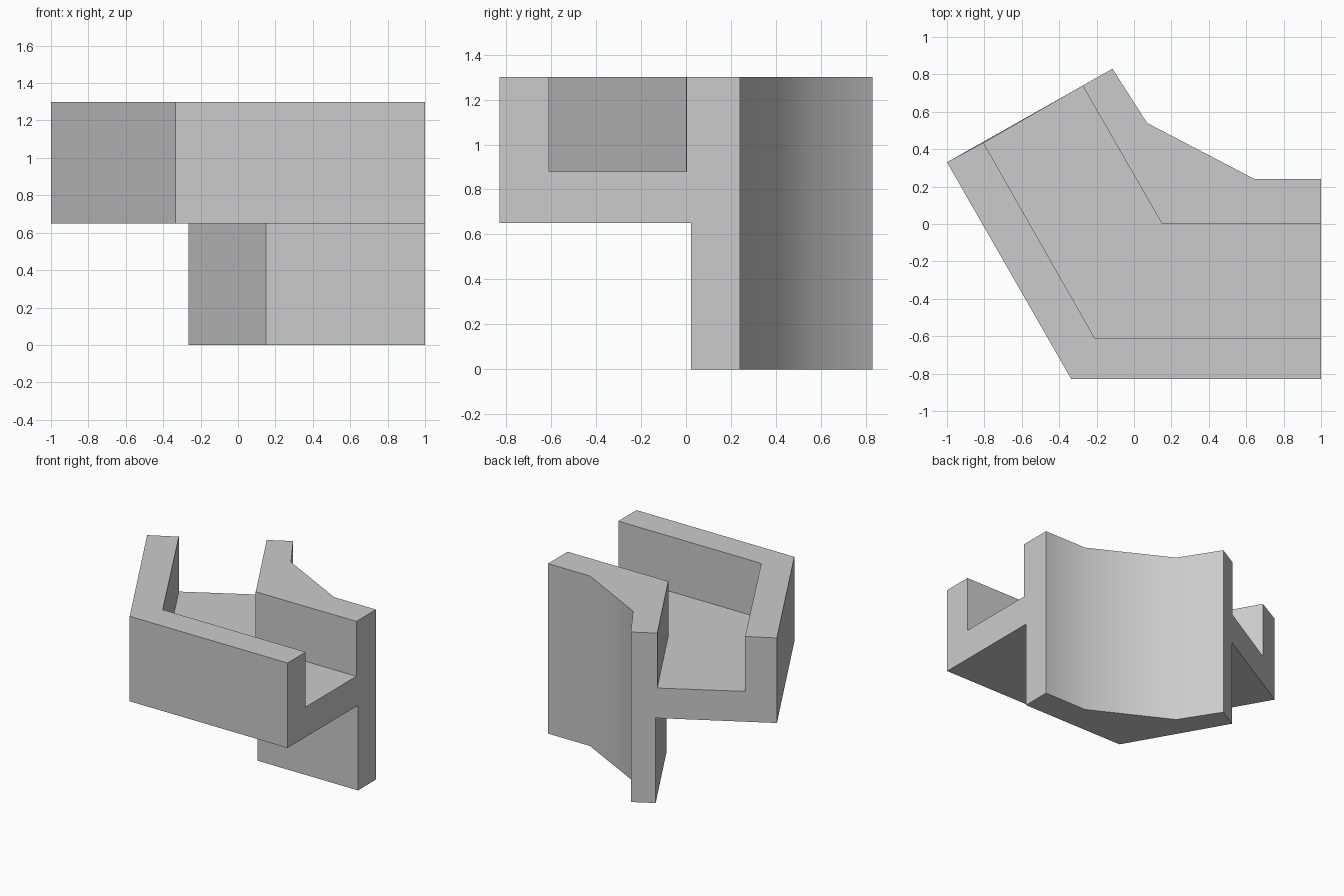
import bpy
import bmesh
import math

if "Cube" in bpy.data.objects:
    bpy.data.objects.remove(bpy.data.objects["Cube"], do_unlink=True)

# Single grey colour
grey = bpy.data.materials.new("light grey")
grey.use_nodes = True
colour = (0.6, 0.6, 0.6, 1)
grey.diffuse_color = colour
grey.node_tree.nodes["Principled BSDF"].inputs["Base Color"].default_value = colour

# Plan lines: left end, mitred corner, right end
outer = [(-1, 0.33), (-0.335, -0.83), (1, -0.83)]
lip = [(-0.805, 0.435), (-0.21, -0.61), (1, -0.61)]
wall = [(-0.275, 0.74), (0.15, 0), (1, 0.003)]
foot = [(-0.265, 0.745), (0.15, 0.022), (1, 0.022)]
back = [(-0.115, 0.83), (0.07, 0.54), (0.645, 0.24), (1, 0.24)]

# Heights
base, under, floor, top = 0, 0.65, 0.88, 1.3

# Channel cross-section, from the wall foot round to the wall top
section = [(foot, base), (foot, under), (outer, under), (outer, top),
           (lip, top), (lip, floor), (wall, floor), (wall, top)]

bm = bmesh.new()
rows = [[bm.verts.new((x, y, z)) for x, y in line] for line, z in section]
back_low = [bm.verts.new((x, y, base)) for x, y in back]
back_high = [bm.verts.new((x, y, top)) for x, y in back]


def strip(a, b):
    """Bridge two rows of vertices with quads."""
    for i in range(len(a) - 1):
        bm.faces.new((a[i], a[i + 1], b[i + 1], b[i]))


# Channel sides and faceted back
for a, b in zip(rows, rows[1:]):
    strip(a, b)
strip(back_high, back_low)

# Wall top and underside
bm.faces.new(rows[-1] + back_high[::-1])
bm.faces.new(rows[0] + back_low[::-1])

# Open ends of the channel
for end in (0, -1):
    bm.faces.new([row[end] for row in rows] + [back_high[end], back_low[end]])

bmesh.ops.recalc_face_normals(bm, faces=bm.faces)
mesh = bpy.data.meshes.new("corner_channel")
bm.to_mesh(mesh)
bm.free()
mesh.materials.append(grey)

channel = bpy.data.objects.new("corner_channel", mesh)
bpy.context.collection.objects.link(channel)

# Smooth the back wall only; all other edges stay sharp
bpy.ops.object.select_all(action="DESELECT")
channel.select_set(True)
bpy.context.view_layer.objects.active = channel
bpy.ops.object.shade_smooth_by_angle(angle=math.radians(40))
